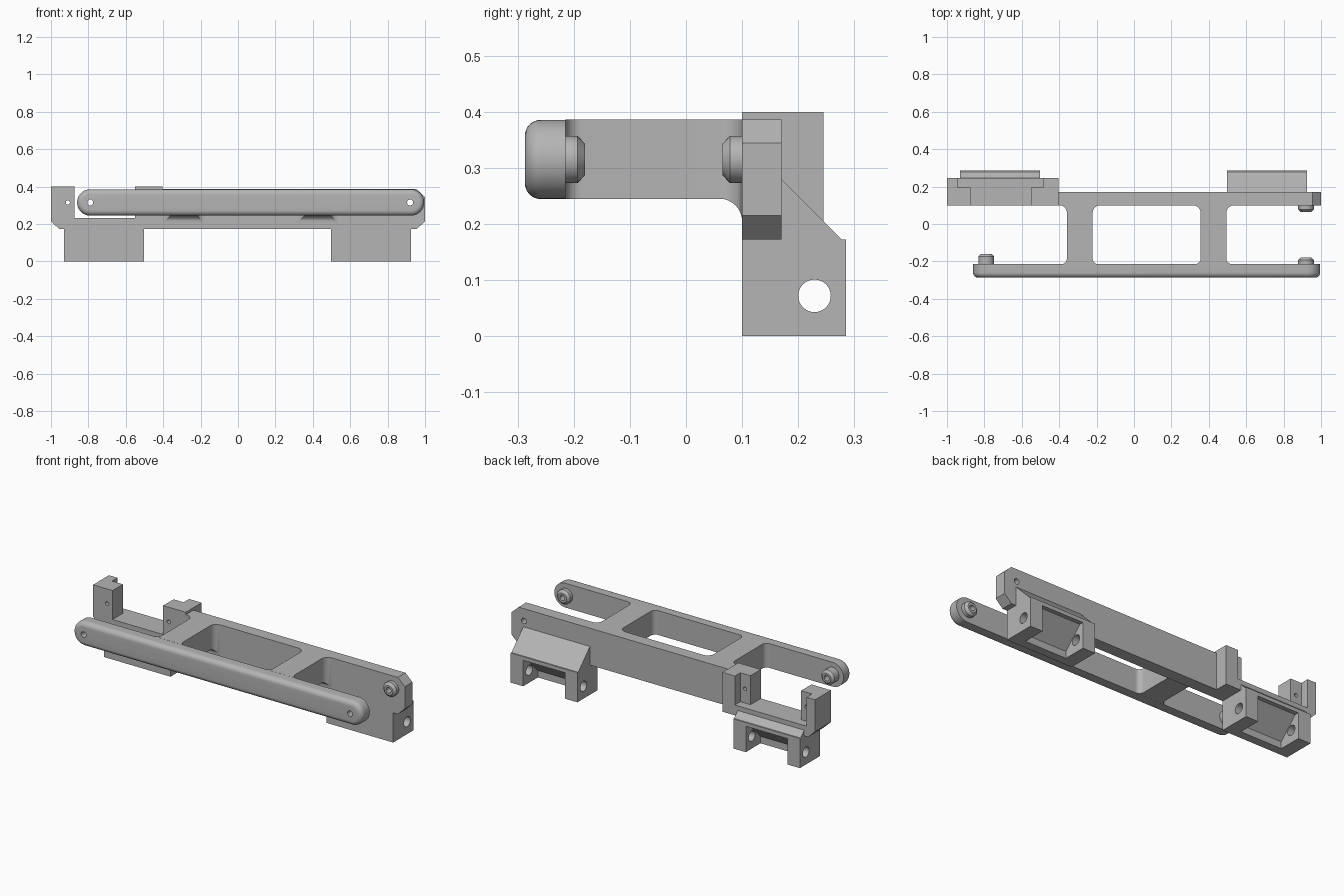
import bpy, bmesh
from math import sin, cos, pi, sqrt, radians

if "Cube" in bpy.data.objects:
    bpy.data.objects.remove(bpy.data.objects["Cube"])

grey = bpy.data.materials.new("mid grey")
grey.use_nodes = True
colour = (0.46, 0.46, 0.46, 1)
grey.diffuse_color = colour
grey.node_tree.nodes["Principled BSDF"].inputs["Base Color"].default_value = colour

MID = 0.315          # height of the pivot line
BEAM_FRONT, BEAM_BACK = 0.10, 0.17
BAR_FRONT, BAR_BACK = -0.287, -0.215


def finish(name, bm):
    bmesh.ops.recalc_face_normals(bm, faces=bm.faces)
    mesh = bpy.data.meshes.new(name)
    bm.to_mesh(mesh)
    bm.free()
    mesh.materials.append(grey)
    ob = bpy.data.objects.new(name, mesh)
    bpy.context.collection.objects.link(ob)
    return ob


def skin(name, rings, closed=False):
    """Join matching rings of points; cap the ends unless closed."""
    bm = bmesh.new()
    loops = [[bm.verts.new(p) for p in ring] for ring in rings]
    pairs = list(zip(loops, loops[1:]))
    if closed:
        pairs.append((loops[-1], loops[0]))
    else:
        bm.faces.new(loops[0])
        bm.faces.new(loops[-1])
    for a, b in pairs:
        for i in range(len(a)):
            j = (i + 1) % len(a)
            bm.faces.new((a[i], a[j], b[j], b[i]))
    return finish(name, bm)


def prism(name, points, axis, start, end):
    """Extrude a 2D outline along x (outline is y, z) or y (outline is x, z)."""
    place = {"x": lambda p, d: (d, p[0], p[1]), "y": lambda p, d: (p[0], d, p[1])}[axis]
    return skin(name, [[place(p, d) for p in points] for d in (start, end)])


def box(name, x0, x1, y0, y1, z0, z1):
    return prism(name, [(x0, z0), (x1, z0), (x1, z1), (x0, z1)], "y", y0, y1)


def circle(u, v, r, n=32):
    return [(u + r * cos(2 * pi * i / n), v + r * sin(2 * pi * i / n)) for i in range(n)]


def cut(ob, *cutters):
    """Subtract each cutter, bake the result, then drop the cutter."""
    for c in cutters:
        c.hide_render = True
        mod = ob.modifiers.new("cut", "BOOLEAN")
        mod.operation, mod.solver, mod.object = "DIFFERENCE", "EXACT", c
        graph = bpy.context.evaluated_depsgraph_get()
        baked = bpy.data.meshes.new_from_object(ob.evaluated_get(graph))
        ob.modifiers.clear()
        ob.data = baked
        bpy.data.objects.remove(c)
    return ob


def bore(x, r):
    return prism("bore", circle(x, MID, r), "y", -0.5, 0.5)


def smooth(ob):
    bpy.ops.object.select_all(action="DESELECT")
    ob.select_set(True)
    bpy.context.view_layer.objects.active = ob
    bpy.ops.object.shade_smooth_by_angle(angle=radians(30))


parts = []

# Front bar: stadium outline with a rounded front edge
left_x, right_x, radius, edge = -0.79, 0.925, 0.0705, 0.028


def stadium(r, n=20):
    right = [(right_x + r * cos(a), MID + r * sin(a)) for a in [-pi / 2 + pi * i / n for i in range(n + 1)]]
    left = [(left_x - r * cos(a), MID - r * sin(a)) for a in [-pi / 2 + pi * i / n for i in range(n + 1)]]
    return right + left


rings = []
for i in range(9):
    a = pi / 2 * i / 8
    y = BAR_FRONT + edge * (1 - sin(a))
    rings.append([(x, y, z) for x, z in stadium(radius - edge * (1 - cos(a)))])
rings.reverse()
rings.append([(x, BAR_BACK, z) for x, z in stadium(radius)])
rings.sort(key=lambda ring: ring[0][1])
bar = skin("front_bar", rings)
parts.append(cut(bar, bore(left_x, 0.016), bore(0.92, 0.016)))


# Pivot bosses: hollow collars with a chamfered tip
def boss(name, x, y, direction, length):
    tip = length - 0.013
    profile = [(0.016, -0.001), (0.042, -0.001), (0.042, tip), (0.028, length), (0.016, length)]
    rings = [[(u, y + direction * d, v) for u, v in circle(x, MID, r)] for r, d in profile]
    parts.append(skin(name, rings, closed=True))


boss("bar_right_boss", left_x, BAR_BACK, 1, 0.055)
boss("bar_left_boss", 0.92, BAR_BACK, 1, 0.035)
boss("beam_left_boss", 0.92, BEAM_FRONT, -1, 0.035)

# Back beam with a chamfered end
beam = prism("back_beam", [(-0.405, 0.172), (0.955, 0.172), (1, 0.215), (1, 0.344),
                           (0.955, 0.386), (-0.405, 0.386)], "y", BEAM_FRONT, BEAM_BACK)
parts.append(cut(beam, bore(0.92, 0.016)))


# Cross webs flaring into the bar and the beam
def flare(distance, r):
    d = min(distance, r)
    return r - sqrt(r * r - (r - d) ** 2)


def web(name, x):
    steps = [1 - cos(pi / 2 * i / 8) for i in range(9)]
    ys = [BAR_BACK + 0.03 * s for s in steps] + [BEAM_FRONT - 0.04 * s for s in reversed(steps)]
    rings = []
    for y in ys:
        back = flare(BEAM_FRONT - y, 0.04)
        half = 0.069 + back + flare(y - BAR_BACK, 0.03)
        low = 0.245 - back
        rings.append([(x - half, y, low), (x + half, y, low), (x + half, y, 0.386), (x - half, y, 0.386)])
    parts.append(skin(name, rings))


web("right_web", -0.29)
web("left_web", 0.425)

# Cradle: two stepped posts over a shared floor
cradle = prism("cradle", [(-0.955, 0.172), (-0.405, 0.172), (-0.405, 0.4), (-0.55, 0.4), (-0.55, 0.232),
                          (-0.875, 0.232), (-0.875, 0.4), (-1, 0.4), (-1, 0.215)], "y", BEAM_FRONT, 0.245)
parts.append(cut(cradle, box("step", -0.945, -0.485, 0.195, 0.3, 0.232, 0.5),
                 bore(-0.91, 0.011), bore(-0.515, 0.011)))


# Hinge brackets: hollow under a sloping roof, with a pin hole in each cheek
def bracket(name, x0, x1, y_top):
    outline = [(BEAM_FRONT, 0), (BEAM_FRONT, 0.172), (y_top, 0.172), (y_top, 0.45 - y_top),
               (0.278, 0.172), (0.285, 0.172), (0.285, 0)]
    body = prism(name, outline, "x", x0, x1)
    hollow = [(0.15, -0.1), (0.15, 0.04), (0.26, 0.15), (0.4, 0.15), (0.4, -0.1)]
    cheek = 0.08
    parts.append(cut(body, prism("hollow", hollow, "x", x0 + cheek, x1 - cheek),
                     prism("pin_hole", circle(0.229, 0.072, 0.029), "x", x0 - 0.1, x1 + 0.1)))


bracket("right_bracket", -0.93, -0.503, 0.245)
bracket("left_bracket", 0.497, 0.925, BEAM_BACK)

for part in parts:
    smooth(part)
